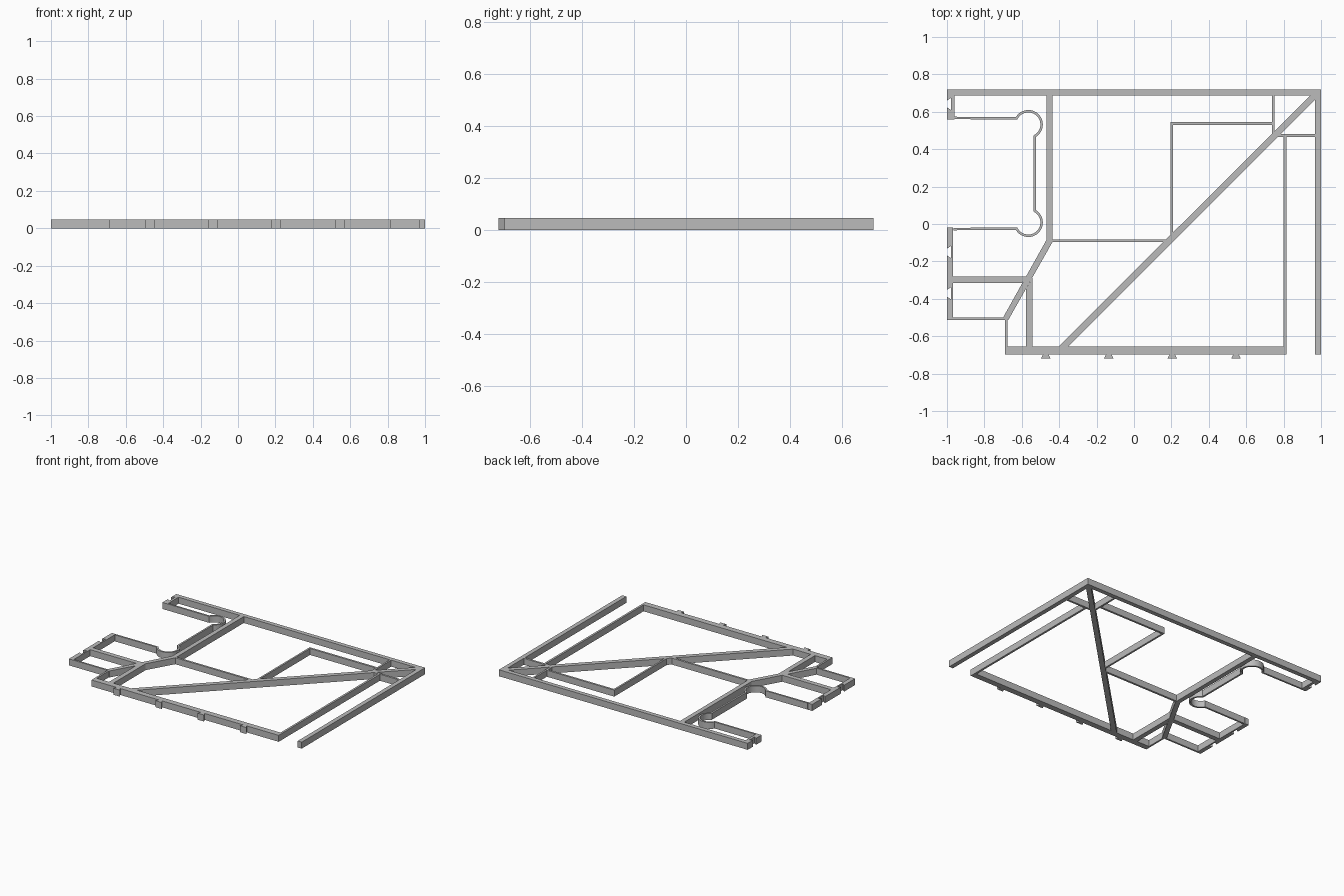
import bpy, bmesh
from math import radians, cos, sin
from mathutils import Vector

HEIGHT = 0.047

cube = bpy.data.objects.get("Cube")
if cube:
    bpy.data.objects.remove(cube, do_unlink=True)

grey = bpy.data.materials.new("plain grey")
grey.use_nodes = True
grey.diffuse_color = (0.5, 0.5, 0.5, 1)
grey.node_tree.nodes["Principled BSDF"].inputs["Base Color"].default_value = (0.5, 0.5, 0.5, 1)


def prism(name, outline):
    """Extrude a flat outline to the frame height."""
    bm = bmesh.new()
    base = bm.faces.new([bm.verts.new((x, y, 0)) for x, y in outline])
    top = bmesh.ops.extrude_face_region(bm, geom=[base], use_keep_orig=True)["geom"]
    bmesh.ops.translate(bm, vec=(0, 0, HEIGHT),
                        verts=[g for g in top if isinstance(g, bmesh.types.BMVert)])
    bmesh.ops.recalc_face_normals(bm, faces=bm.faces)
    mesh = bpy.data.meshes.new(name)
    bm.to_mesh(mesh)
    bm.free()
    mesh.materials.append(grey)
    obj = bpy.data.objects.new(name, mesh)
    bpy.context.collection.objects.link(obj)
    return obj


def bar(name, x0, x1, y0, y1):
    return prism(name, [(x0, y0), (x1, y0), (x1, y1), (x0, y1)])


def ribbon(name, path, width):
    """Wall of even width along a centre line."""
    pts = [Vector(p) for p in path]
    left, right = [], []
    for i, p in enumerate(pts):
        a = (p - pts[i - 1]).normalized() if i else None
        b = (pts[i + 1] - p).normalized() if i < len(pts) - 1 else a
        a = a or b
        n = Vector((-(a + b).y, (a + b).x)).normalized()
        n *= width / 2 / n.dot(Vector((-a.y, a.x)))
        left.append(p + n)
        right.append(p - n)
    return prism(name, left + right[::-1])


def jamb(name, x1, y0, y1, notches):
    """Left end post with dovetail sockets open to the outside."""
    outline = [(-1, y0), (x1, y0), (x1, y1), (-1, y1)]
    for y in sorted(notches, reverse=True):
        outline += [(-1, y + 0.018), (-0.978, y + 0.033),
                    (-0.978, y - 0.033), (-1, y - 0.018)]
    return prism(name, outline)


# Outer rails
bar("back_rail", -1, 1, 0.688, 0.72)
bar("right_rail", 0.968, 1, -0.697, 0.688)
bar("front_rail", -0.69, 0.815, -0.697, -0.655)

# Dovetail tabs on the front rail
for i, x in enumerate((-0.472, -0.135, 0.205, 0.545)):
    prism("front_tab_%d" % (i + 1), [(x - 0.014, -0.697), (x - 0.026, -0.72),
                                     (x + 0.026, -0.72), (x + 0.014, -0.697)])

# Heavy struts
prism("long_diagonal", [(-0.402, -0.655), (-0.352, -0.655), (0.968, 0.665),
                        (0.968, 0.688), (0.943, 0.688)])
bar("left_post", -0.468, -0.435, -0.085, 0.688)
prism("short_diagonal", [(-0.468, -0.085), (-0.70, -0.50), (-0.69, -0.513),
                         (-0.672, -0.513), (-0.435, -0.095), (-0.435, -0.085)])
prism("lower_post", [(-0.578, -0.655), (-0.543, -0.655), (-0.543, -0.286), (-0.578, -0.348)])
prism("left_crossbar", [(-0.968, -0.315), (-0.597, -0.315), (-0.577, -0.28), (-0.968, -0.28)])

# Thin walls
bar("right_inner_wall", 0.80, 0.815, -0.655, 0.465)
bar("right_shelf", 0.765, 0.968, 0.465, 0.48)
bar("corner_wall", 0.737, 0.75, 0.485, 0.688)
bar("upper_shelf", 0.195, 0.737, 0.53, 0.545)
bar("middle_wall", 0.195, 0.208, -0.055, 0.53)
bar("middle_shelf", -0.435, 0.17, -0.097, -0.082)
bar("lower_left_wall", -0.69, -0.677, -0.655, -0.513)
bar("lower_left_shelf", -0.968, -0.69, -0.513, -0.50)

# Left end posts with sockets
jamb("upper_jamb", -0.96, 0.56, 0.688, [0.642])
jamb("lower_jamb", -0.968, -0.513, -0.02, [-0.15, -0.37])

# Recess wall with two rounded corner reliefs, mirrored about its middle
middle = 0.27
upper = [(-0.964, middle + 0.297)]
for i in range(25):
    a = radians(152 - 214 * i / 24)
    upper.append((-0.565 + 0.071 * cos(a), middle + 0.262 + 0.071 * sin(a)))
lower = [(x, 2 * middle - y) for x, y in reversed(upper)]
recess = ribbon("recess_wall", upper + lower, 0.013)
recess.data.polygons.foreach_set("use_smooth", [True] * len(recess.data.polygons))
recess.data.set_sharp_from_angle(angle=radians(30))
